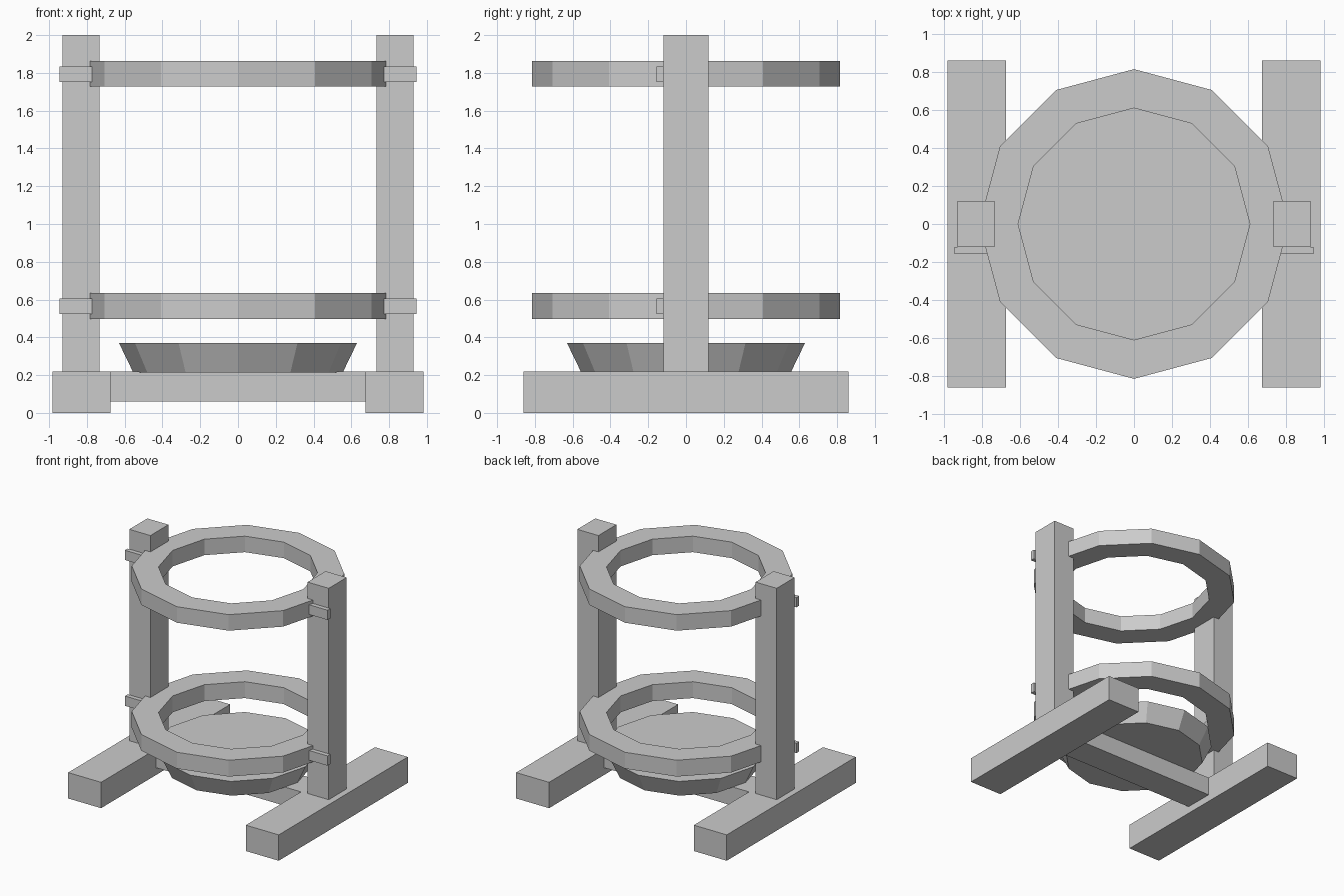
import bpy, bmesh, math

cube = bpy.data.objects.get("Cube")
if cube:
    bpy.data.objects.remove(cube, do_unlink=True)

SIDES = 12

grey = bpy.data.materials.new("plain grey")
grey.use_nodes = True
COLOUR = (0.6, 0.6, 0.6, 1)
grey.diffuse_color = COLOUR
grey.node_tree.nodes["Principled BSDF"].inputs["Base Color"].default_value = COLOUR


def finish(name, bm):
    bmesh.ops.recalc_face_normals(bm, faces=bm.faces)
    mesh = bpy.data.meshes.new(name)
    bm.to_mesh(mesh)
    bm.free()
    mesh.materials.append(grey)
    obj = bpy.data.objects.new(name, mesh)
    bpy.context.collection.objects.link(obj)
    return obj


def box(name, xs, ys, zs):
    bm = bmesh.new()
    bmesh.ops.create_cube(bm, size=1)
    for v in bm.verts:
        for axis, (low, high) in enumerate((xs, ys, zs)):
            v.co[axis] = high if v.co[axis] > 0 else low
    return finish(name, bm)


def loop(bm, radius, z):
    angles = [math.tau * i / SIDES for i in range(SIDES)]
    return [bm.verts.new((radius * math.cos(a), radius * math.sin(a), z)) for a in angles]


def bridge(bm, a, b):
    for i in range(SIDES):
        j = (i + 1) % SIDES
        bm.faces.new((a[i], a[j], b[j], b[i]))


def ring(name, outer, inner, low, high):
    bm = bmesh.new()
    section = [(outer, low), (outer, high), (inner, high), (inner, low)]
    loops = [loop(bm, r, z) for r, z in section]
    for k in range(len(loops)):
        bridge(bm, loops[k - 1], loops[k])
    return finish(name, bm)


def disc(name, r_low, r_high, low, high):
    bm = bmesh.new()
    a, b = loop(bm, r_low, low), loop(bm, r_high, high)
    bridge(bm, a, b)
    bm.faces.new(a)
    bm.faces.new(b)
    return finish(name, bm)


# Base: crossbar and flared round plate
box("crossbar", (-0.7, 0.7), (-0.125, 0.125), (0.06, 0.218))
disc("base_plate", 0.555, 0.63, 0.215, 0.37)

# Two hoops held between the posts
hoops = {"lower": (0.497, 0.635), "upper": (1.727, 1.862)}
for level, (low, high) in hoops.items():
    ring(level + "_hoop", 0.815, 0.61, low, high)

# Feet, posts and front clips on each side
for side, s in (("left", 1), ("right", -1)):
    def span(a, b):
        return tuple(sorted((s * a, s * b)))

    box(side + "_foot", span(0.675, 0.982), (-0.86, 0.86), (0, 0.218))
    box(side + "_post", span(0.733, 0.93), (-0.12, 0.12), (0.218, 2))
    for level, (low, high) in hoops.items():
        mid = (low + high) / 2 - 0.002
        box(f"{side}_{level}_clip", span(0.74, 0.945), (-0.157, -0.12),
            (mid - 0.041, mid + 0.041))
